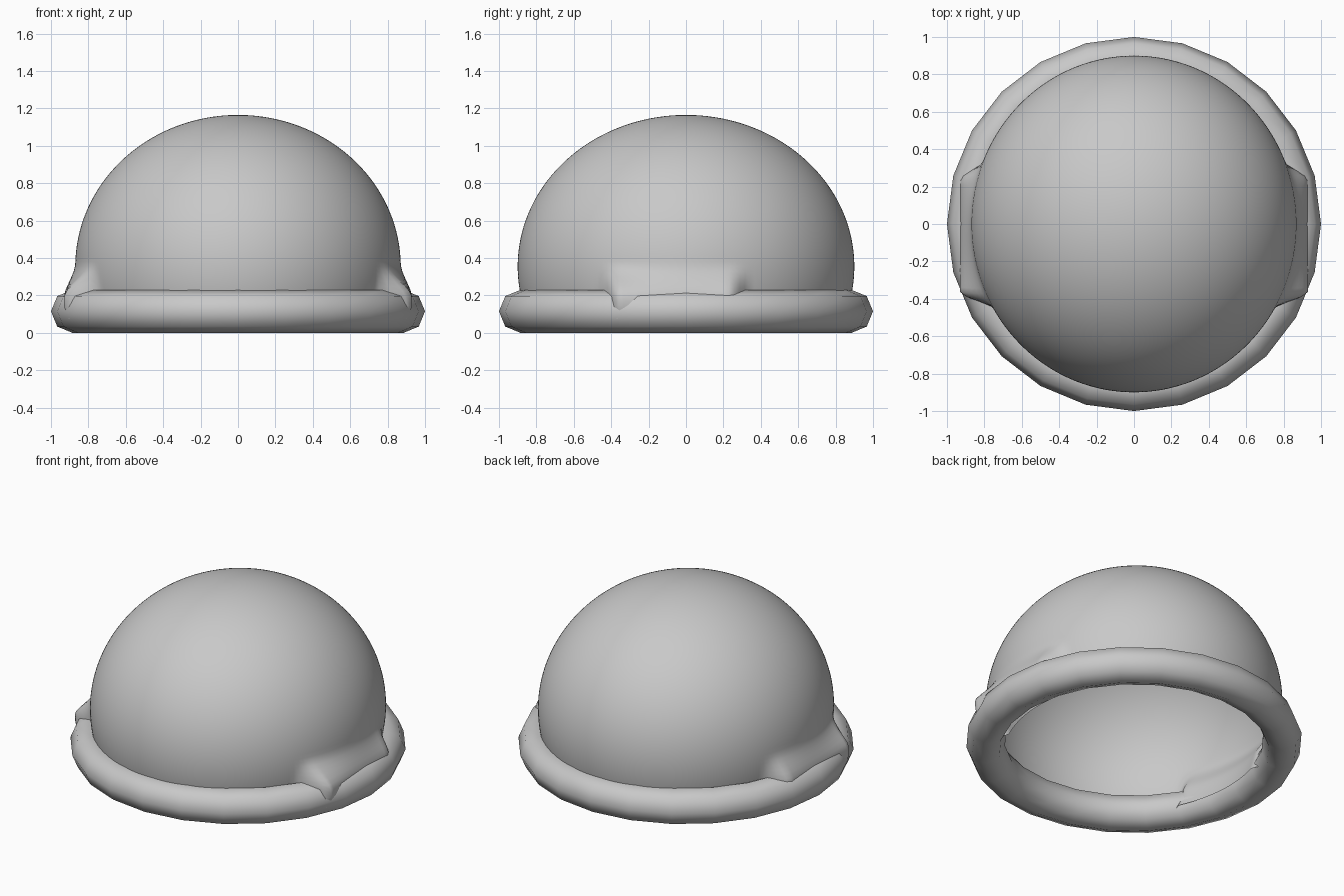
import bpy, bmesh, math
from mathutils import Vector

if "Cube" in bpy.data.objects:
    bpy.data.objects.remove(bpy.data.objects["Cube"])

grey = bpy.data.materials.new("plain_grey")
grey.diffuse_color = (0.58, 0.58, 0.58, 1)
grey.use_nodes = True
grey.node_tree.nodes["Principled BSDF"].inputs["Base Color"].default_value = grey.diffuse_color


def smoothstep(a, b, v):
    t = max(0.0, min(1.0, (v - a) / (b - a)))
    return t * t * (3 - 2 * t)


def finish(name, bm):
    for f in bm.faces:
        f.smooth = True
    me = bpy.data.meshes.new(name)
    bm.to_mesh(me)
    bm.free()
    me.materials.append(grey)
    ob = bpy.data.objects.new(name, me)
    bpy.context.collection.objects.link(ob)
    return ob


def open_dome(inset, bottom):
    """Upper part of an ellipsoid, open below the given height."""
    bm = bmesh.new()
    bmesh.ops.create_uvsphere(bm, u_segments=192, v_segments=96, radius=1)
    for v in bm.verts:
        v.co = Vector((v.co.x * (0.87 - inset), v.co.y * (0.90 - inset),
                       0.355 + v.co.z * (0.81 - inset)))
    bmesh.ops.bisect_plane(bm, geom=bm.verts[:] + bm.edges[:] + bm.faces[:],
                           plane_co=(0, 0, bottom), plane_no=(0, 0, 1), clear_inner=True)
    return bm


def ear_weight(y, z):
    along = smoothstep(-0.46, -0.36, y) * (1 - smoothstep(0.23, 0.345, y))
    return along * (1 - smoothstep(0.19, 0.375, z))


# Outer dome with a swollen ear cover pulled out of each side
bm = open_dome(0, 0.075)
for v in bm.verts:
    x, y, z = v.co
    w = ear_weight(y, z)
    flare = 0.93 - 0.02 * (1 - smoothstep(0.07, 0.15, z))
    if w > 0:
        v.co.x = math.copysign(abs(x) + (flare - abs(x)) * w, x)
finish("outer_dome", bm)

# Inner face of the thin shell, swelling inwards behind each ear cover
bm = open_dome(0.005, 0.075)
for v in bm.verts:
    x, y, z = v.co
    w = ear_weight(y, z)
    if w > 0:
        v.co.x = math.copysign(abs(x) - 0.07 * w, x)
bmesh.ops.reverse_faces(bm, faces=bm.faces[:])
finish("inner_dome", bm)

# Rolled brim: 24-sided ring with an octagonal section
bm = bmesh.new()
N, M, R, r = 24, 8, 0.885, 0.115
rings = []
for i in range(N):
    a = 2 * math.pi * i / N
    ring = []
    for j in range(M):
        b = 2 * math.pi * j / M
        d = R + r * math.cos(b)
        ring.append(bm.verts.new((d * math.cos(a), d * math.sin(a), r + r * math.sin(b))))
    rings.append(ring)
for i in range(N):
    p, q = rings[i], rings[(i + 1) % N]
    for j in range(M):
        k = (j + 1) % M
        bm.faces.new((p[j], q[j], q[k], p[k]))
finish("rolled_brim", bm)
